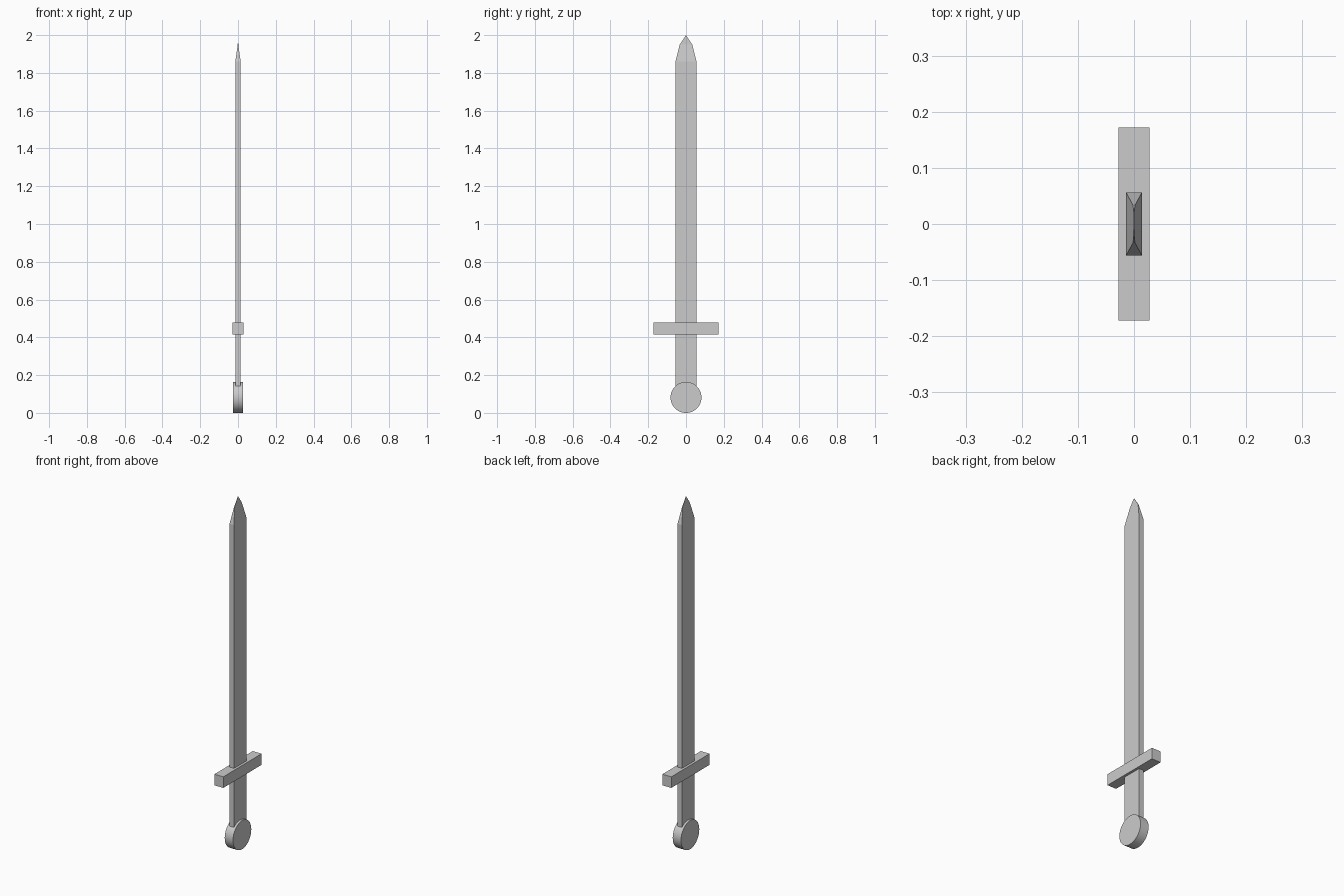
import bpy, bmesh, math
from mathutils import Matrix

if "Cube" in bpy.data.objects:
    bpy.data.objects.remove(bpy.data.objects["Cube"])


def add_object(name, bm):
    bmesh.ops.recalc_face_normals(bm, faces=bm.faces)
    mesh = bpy.data.meshes.new(name)
    bm.to_mesh(mesh)
    bm.free()
    obj = bpy.data.objects.new(name, mesh)
    bpy.context.collection.objects.link(obj)
    return obj


# Blade and grip: one flat bar lofted through rings (z, half x, half y) to a point
bm = bmesh.new()
rings = []
for z, hx, hy in [(0.10, 0.014, 0.056), (1.86, 0.014, 0.056), (1.95, 0.0015, 0.033)]:
    rings.append([bm.verts.new((sx * hx, sy * hy, z))
                  for sx, sy in ((-1, -1), (1, -1), (1, 1), (-1, 1))])
bm.faces.new(rings[0])
for low, high in zip(rings, rings[1:]):
    for i in range(4):
        j = (i + 1) % 4
        bm.faces.new((low[i], low[j], high[j], high[i]))
tip = bm.verts.new((0, 0, 2.0))
for i in range(4):
    bm.faces.new((rings[-1][i], rings[-1][(i + 1) % 4], tip))
add_object("blade", bm)

# Crossguard
bm = bmesh.new()
bmesh.ops.create_cube(bm, size=1, matrix=Matrix.Translation((0, 0, 0.446))
                      @ Matrix.Diagonal((0.056, 0.344, 0.063, 1)))
add_object("crossguard", bm)

# Disc pommel, axis along x
bm = bmesh.new()
bmesh.ops.create_cone(bm, cap_ends=True, segments=64, radius1=0.082, radius2=0.082,
                      depth=0.052, matrix=Matrix.Translation((0, 0, 0.082))
                      @ Matrix.Rotation(math.pi / 2, 4, 'Y'))
pommel = add_object("pommel", bm)
bpy.context.view_layer.objects.active = pommel
pommel.select_set(True)
bpy.ops.object.shade_smooth_by_angle(angle=math.radians(30))
